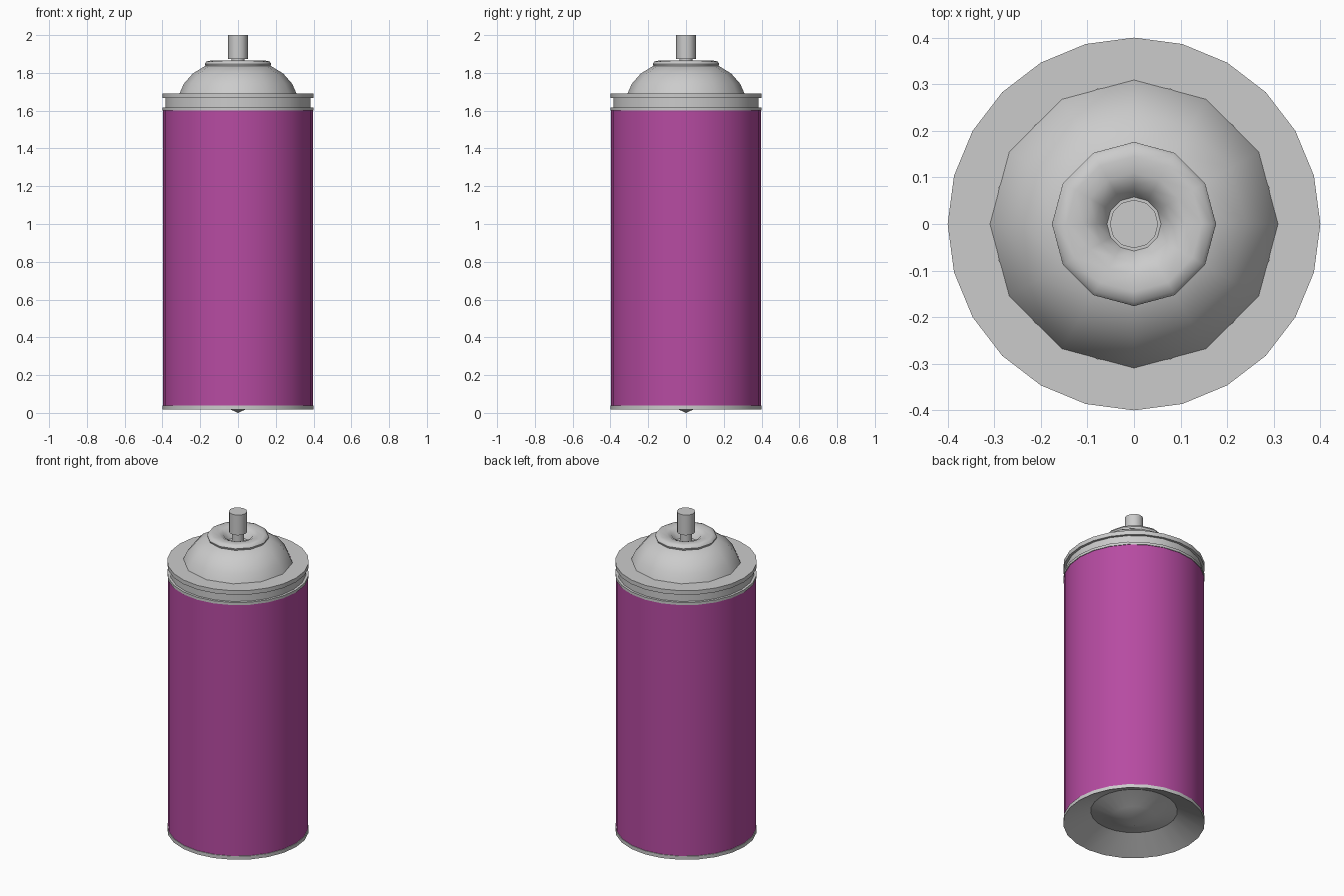
import bpy, bmesh
from math import sin, cos, tau, radians

if "Cube" in bpy.data.objects:
    bpy.data.objects.remove(bpy.data.objects["Cube"])


def lathe(name, profile, sides, material=None, angle=35):
    """Revolve (radius, z) points about z; radius 0 closes to a pole."""
    bm = bmesh.new()
    rings = []
    for r, z in profile:
        n = 1 if r == 0 else sides
        rings.append([bm.verts.new((r * cos(tau * i / sides), r * sin(tau * i / sides), z))
                      for i in range(n)])
    for a, b in zip(rings, rings[1:]):
        for i in range(sides):
            j = (i + 1) % sides
            if len(a) == 1:
                bm.faces.new((a[0], b[j], b[i]))
            elif len(b) == 1:
                bm.faces.new((a[i], a[j], b[0]))
            else:
                bm.faces.new((a[i], a[j], b[j], b[i]))
    mesh = bpy.data.meshes.new(name)
    bm.to_mesh(mesh)
    bm.free()
    obj = bpy.data.objects.new(name, mesh)
    bpy.context.collection.objects.link(obj)
    if material:
        mesh.materials.append(material)
    bpy.ops.object.select_all(action='DESELECT')
    obj.select_set(True)
    bpy.context.view_layer.objects.active = obj
    bpy.ops.object.shade_smooth_by_angle(angle=radians(angle))
    return obj


paint = bpy.data.materials.new("magenta_paint")
paint.diffuse_color = (0.47, 0.07, 0.36, 1)
paint.use_nodes = True
paint.node_tree.nodes["Principled BSDF"].inputs["Base Color"].default_value = paint.diffuse_color

# Painted can wall
lathe("can_body", [(0.396, 0.04), (0.396, 1.602)], 24, paint)

# Bottom rim with recessed underside and shallow central point
lathe("bottom_base", [(0, 0), (0.12, 0.055), (0.245, 0.095), (0.4, 0.018),
                      (0.4, 0.04), (0.396, 0.04)], 24, angle=20)

# Grooved collar and flat shoulder
lathe("top_collar", [(0.396, 1.602), (0.4, 1.602), (0.4, 1.618), (0.385, 1.618),
                     (0.385, 1.666), (0.4, 1.666), (0.4, 1.692), (0.3, 1.692)], 24)

# Domed shoulder
lathe("dome", [(0.31, 1.69), (0.287, 1.742), (0.24, 1.796), (0.175, 1.836),
               (0.15, 1.838)], 12, angle=40)

# Valve cup with a sunken centre
lathe("valve_cup", [(0.155, 1.834), (0.172, 1.836), (0.176, 1.848), (0.168, 1.86),
                    (0.145, 1.865), (0.11, 1.862), (0.082, 1.85), (0.058, 1.81),
                    (0, 1.81)], 12, angle=50)

# Stem and spray nozzle
lathe("valve_stem", [(0.035, 1.81), (0.035, 1.876)], 12)
lathe("nozzle", [(0, 1.874), (0.052, 1.874), (0.052, 2.0), (0, 2.0)], 12)
